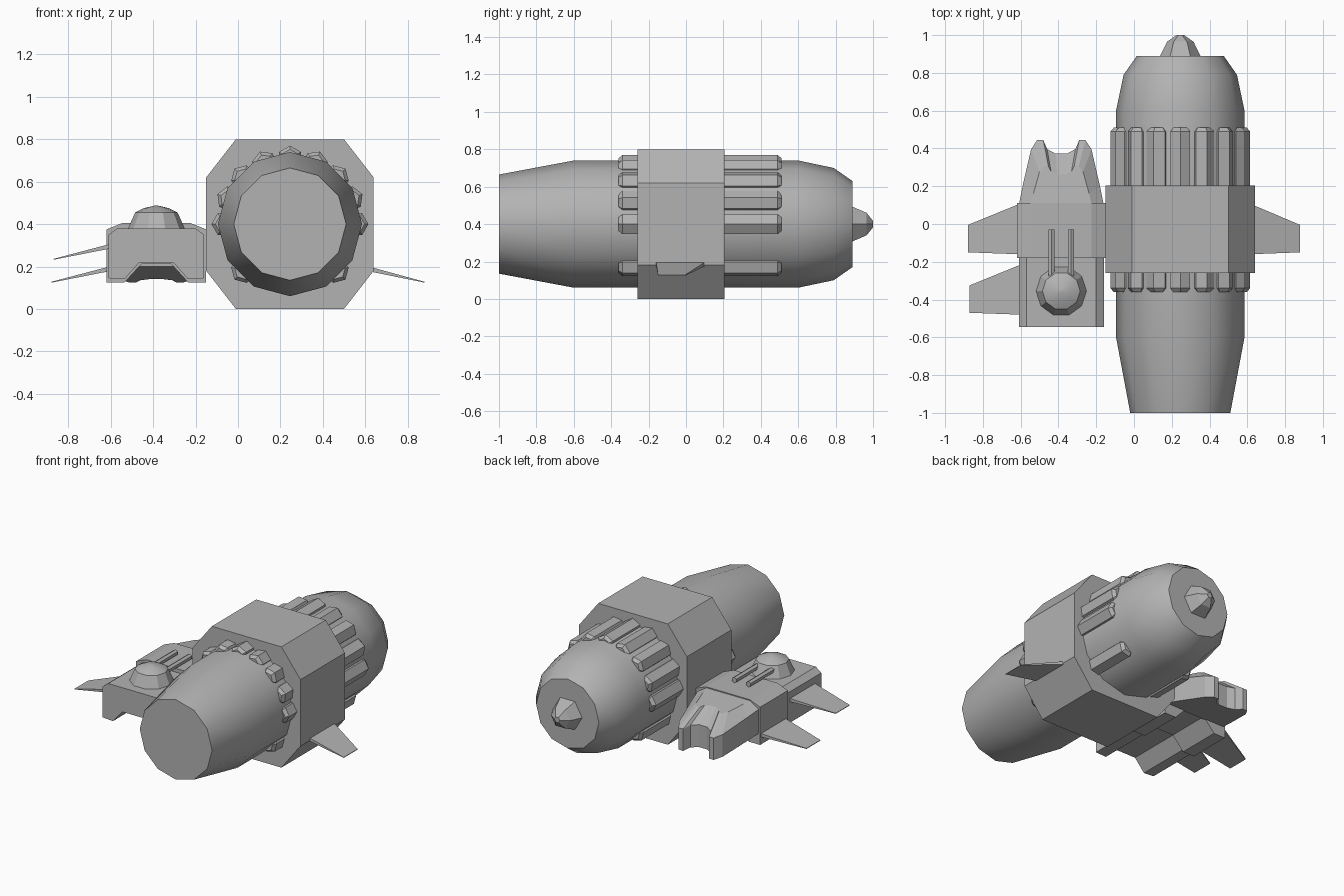
import bpy, bmesh
from math import sin, cos, pi, radians
from mathutils import Vector

if "Cube" in bpy.data.objects:
    bpy.data.objects.remove(bpy.data.objects["Cube"], do_unlink=True)

grey = bpy.data.materials.new("hull grey")
grey.use_nodes = True
colour = (0.45, 0.45, 0.45, 1)
grey.diffuse_color = colour
grey.node_tree.nodes["Principled BSDF"].inputs["Base Color"].default_value = colour

EX, EZ = 0.245, 0.4      # engine axis
SX = -0.385              # small craft centre line


def loft(name, rings, smooth=0):
    """Skin a list of equal rings of points and cap both ends."""
    bm = bmesh.new()
    vs = [[bm.verts.new(p) for p in ring] for ring in rings]
    n = len(vs[0])
    for a, b in zip(vs, vs[1:]):
        for i in range(n):
            j = (i + 1) % n
            bm.faces.new((a[i], a[j], b[j], b[i]))
    bm.faces.new(vs[0])
    bm.faces.new(vs[-1])
    bmesh.ops.remove_doubles(bm, verts=bm.verts, dist=0.0005)
    bmesh.ops.recalc_face_normals(bm, faces=bm.faces)
    me = bpy.data.meshes.new(name)
    bm.to_mesh(me)
    bm.free()
    me.materials.append(grey)
    ob = bpy.data.objects.new(name, me)
    bpy.context.collection.objects.link(ob)
    if smooth:
        bpy.ops.object.select_all(action='DESELECT')
        ob.select_set(True)
        bpy.context.view_layer.objects.active = ob
        bpy.ops.object.shade_smooth_by_angle(angle=radians(smooth))
    return ob


def circle_y(x, z, y, r, n, turn=0.0):
    """Ring around the y direction; turn is measured from straight up."""
    return [(x + r * sin(turn + 2 * pi * i / n), y, z + r * cos(turn + 2 * pi * i / n))
            for i in range(n)]


def lathe_y(name, x, z, profile, n, turn=0.0, smooth=0):
    return loft(name, [circle_y(x, z, y, r, n, turn) for y, r in profile], smooth)


def extrude_y(name, outline, y0, y1):
    return loft(name, [[(x, y, z) for x, z in outline] for y in (y0, y1)])


def mirrored(half, axis):
    return half + [(2 * axis - a, b) for a, b in reversed(half)]


# Main engine body and tail knob
lathe_y("engine_body", EX, EZ, [(-1, 0.265), (-0.6, 0.34), (0.6, 0.34),
                                (0.79, 0.3), (0.89, 0.23)], 12, 0, 32)
lathe_y("tail_knob", EX, EZ, [(0.88, 0.112), (0.965, 0.07), (1.0, 0.02)], 6, pi / 6)

# Octagonal housing around the engine
extrude_y("engine_housing", mirrored([(-0.01, 0), (-0.15, 0.18), (-0.15, 0.62), (-0.01, 0.8)], EX),
          -0.26, 0.205)

# Long pods set around the engine
for k, deg in enumerate((0, 22.5, -22.5, 45, -45, 67.5, -67.5, 90, -90, 135, -135)):
    a = radians(deg)
    lathe_y(f"engine_pod_{k + 1}", EX + 0.31 * sin(a), EZ + 0.31 * cos(a),
            [(-0.36, 0.042), (-0.34, 0.06), (0.49, 0.06), (0.51, 0.042)], 6, a)


# Thin swept fins
def fin(name, side, root, tip, y, z):
    def section(x, front, back, zc, t):
        return [(x, front, zc - t), (x, back, zc - t), (x, back, zc + t), (x, front, zc + t)]
    loft(name, [section(side * root, y - 0.16, y + 0.105, z, 0.011),
                section(side * tip, y - 0.15, y - 0.005, z - 0.062, 0.002)])


fin("engine_left_fin", 1, 0.62, 0.88, 0, 0.188)
fin("craft_low_fin", -1, 0.61, 0.88, 0, 0.188)
fin("craft_high_fin", -1, 0.60, 0.87, -0.32, 0.296)

# Small craft hull, with a channel along its underside
extrude_y("craft_mid_hull", mirrored([(SX - 0.07, 0.212), (SX - 0.15, 0.125), (-0.62, 0.125),
                                      (-0.62, 0.375), (-0.545, 0.405)], SX), -0.18, 0.11)
extrude_y("craft_front_hull", mirrored([(SX - 0.08, 0.22), (SX - 0.15, 0.14), (-0.61, 0.145),
                                        (-0.61, 0.35), (-0.57, 0.38)], SX), -0.545, -0.17)

# Forked nose with a sloping canopy
plan = mirrored([(-0.61, 0.1), (-0.59, 0.2), (-0.545, 0.395), (-0.513, 0.444), (-0.48, 0.444),
                 (-0.46, 0.397), (SX - 0.03, 0.372)], SX)


def nose_ring(height, narrow=1.0, shorten=1.0):
    return [(SX + (x - SX) * narrow, 0.1 + (y - 0.1) * shorten, height((y - 0.1) / 0.344))
            for x, y in plan]


loft("craft_nose", [nose_ring(lambda t: 0.2 - 0.075 * t),
                    nose_ring(lambda t: 0.36 - 0.09 * t),
                    nose_ring(lambda t: 0.4 - 0.03 * t, 0.72, 0.6)])

# Dome turret and twin barrels
dome = [(0.37, 0.138), (0.455, 0.1), (0.475, 0.06), (0.488, 0.005)]
loft("turret_dome", [[(SX + r * cos(2 * pi * i / 10), -0.355 + r * sin(2 * pi * i / 10), z)
                      for i in range(10)] for z, r in dome], 30)
for side, name in ((1, "left_barrel"), (-1, "right_barrel")):
    lathe_y(name, SX + side * 0.052, 0.425, [(-0.28, 0.019), (-0.03, 0.019)], 6)
